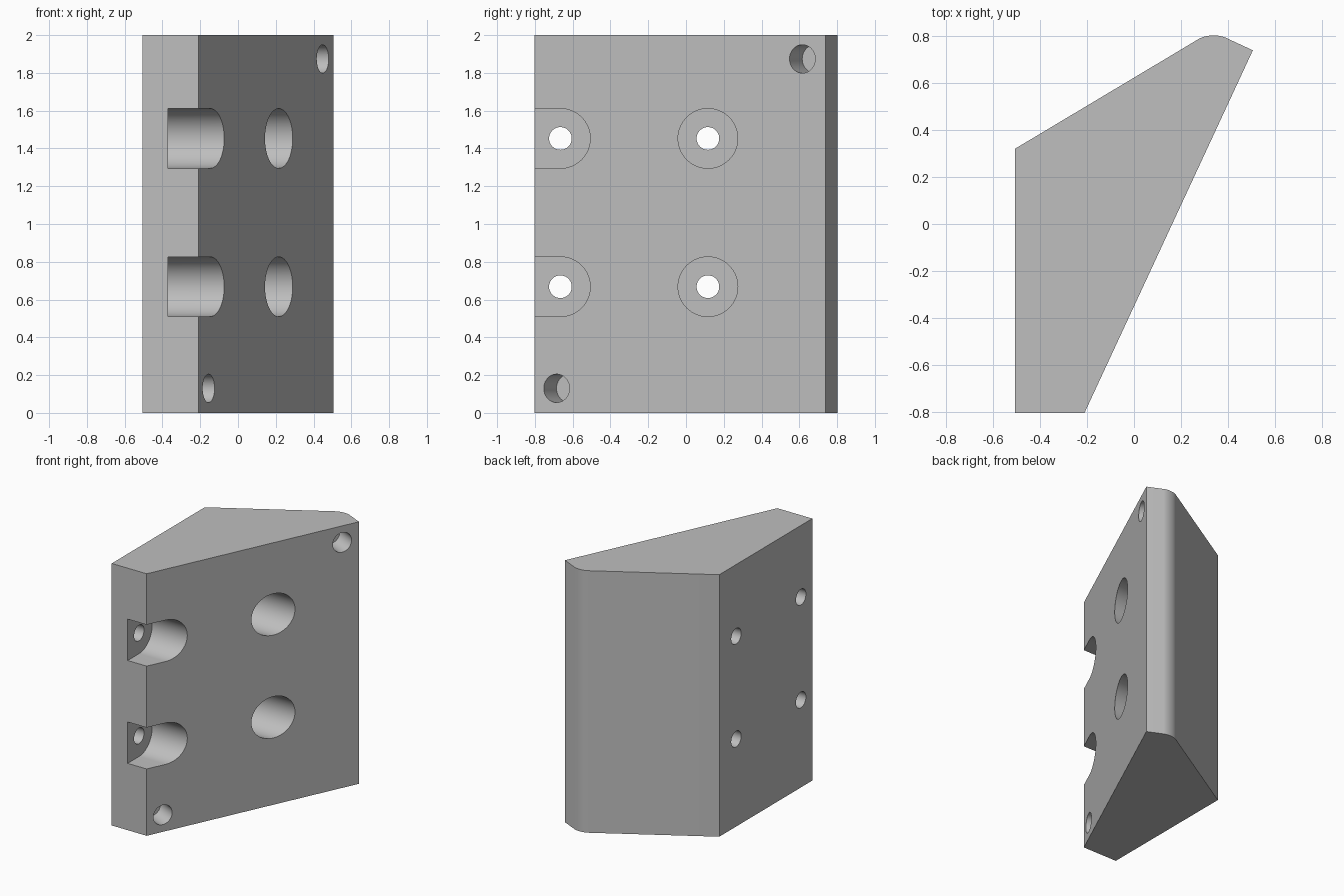
import bpy, bmesh, math
from mathutils import Vector, Matrix

old = bpy.data.objects.get("Cube")
if old:
    bpy.data.objects.remove(old, do_unlink=True)

grey = bpy.data.materials.new("Light grey")
grey.use_nodes = True
grey.diffuse_color = (0.52, 0.52, 0.52, 1)
grey.node_tree.nodes["Principled BSDF"].inputs["Base Color"].default_value = (0.52, 0.52, 0.52, 1)


def prism(name, outline, height, matrix=Matrix(), round_corner=None):
    """Extrude an outline along z, optionally rounding one upright edge."""
    bm = bmesh.new()
    face = bm.faces.new([bm.verts.new((x, y, 0)) for x, y in outline])
    top = bmesh.ops.extrude_face_region(bm, geom=[face])["geom"]
    bmesh.ops.translate(bm, vec=(0, 0, height),
                        verts=[g for g in top if isinstance(g, bmesh.types.BMVert)])
    if round_corner:
        corner = Vector(round_corner)
        edges = [e for e in bm.edges if all((v.co.xy - corner).length < 1e-4 for v in e.verts)]
        bmesh.ops.bevel(bm, geom=edges, offset=0.066, segments=14, profile=0.5, affect='EDGES')
    bmesh.ops.transform(bm, matrix=matrix, verts=bm.verts)
    bmesh.ops.recalc_face_normals(bm, faces=bm.faces)
    mesh = bpy.data.meshes.new(name)
    bm.to_mesh(mesh)
    bm.free()
    mesh.materials.append(grey)
    obj = bpy.data.objects.new(name, mesh)
    bpy.context.collection.objects.link(obj)
    return obj


def arc(radius, start, end, steps):
    return [(radius * math.cos(a), radius * math.sin(a))
            for a in (start + (end - start) * i / steps for i in range(steps + 1))]


def circle(radius):
    return arc(radius, 0, 2 * math.pi, 64)[:-1]


def placed(origin, axis):
    """Matrix that points local z along a horizontal axis, with local y upright."""
    z = Vector(axis).normalized()
    y = Vector((0, 0, 1))
    m = Matrix((y.cross(z), y, z)).transposed().to_4x4()
    m.translation = origin
    return m


def cut(target, cutter):
    cutter.hide_render = True
    mod = target.modifiers.new("cut", 'BOOLEAN')
    mod.operation = 'DIFFERENCE'
    mod.solver = 'EXACT'
    mod.object = cutter
    bpy.context.view_layer.objects.active = target
    bpy.ops.object.modifier_apply(modifier=mod.name)
    bpy.data.objects.remove(cutter, do_unlink=True)


# Wedge-shaped body with one rounded upright edge
toe, tip = Vector((-0.21, -0.802)), Vector((0.505, 0.738))
crest = (0.33, 0.819)
body = prism("wedge_block", [(-0.505, -0.802), toe, tip, crest, (-0.505, 0.32)], 2, round_corner=crest)

# Bolt holes: counterbores, those near the front opening out as slots
bore, bolt, seat = 0.158, 0.06, -0.37
slot = [(-0.4, -bore)] + arc(bore, -math.pi / 2, math.pi / 2, 32) + [(-0.4, bore)]
for z in (0.668, 1.453):
    for y, outline in ((-0.665, slot), (0.116, circle(bore))):
        cut(body, prism("counterbore", outline, 1.2, placed((seat, y, z), (1, 0, 0))))
        cut(body, prism("bolt_hole", circle(bolt), 0.4, placed((-0.6, y, z), (1, 0, 0))))

# Blind pin holes square to the sloping face
slope = (tip - toe).normalized()
outward = Vector((slope.y, -slope.x, 0))
for y, z in ((-0.685, 0.13), (0.616, 1.874)):
    mouth = toe + slope * ((y - toe.y) / slope.y)
    floor = Vector((mouth.x, mouth.y, z)) - outward * 0.16
    cut(body, prism("pin_hole", circle(0.075), 0.4, placed(floor, outward)))

# Smooth the curved walls, keep the edges crisp
bpy.ops.object.select_all(action='DESELECT')
body.select_set(True)
bpy.context.view_layer.objects.active = body
bpy.ops.object.shade_smooth_by_angle(angle=math.radians(25))
